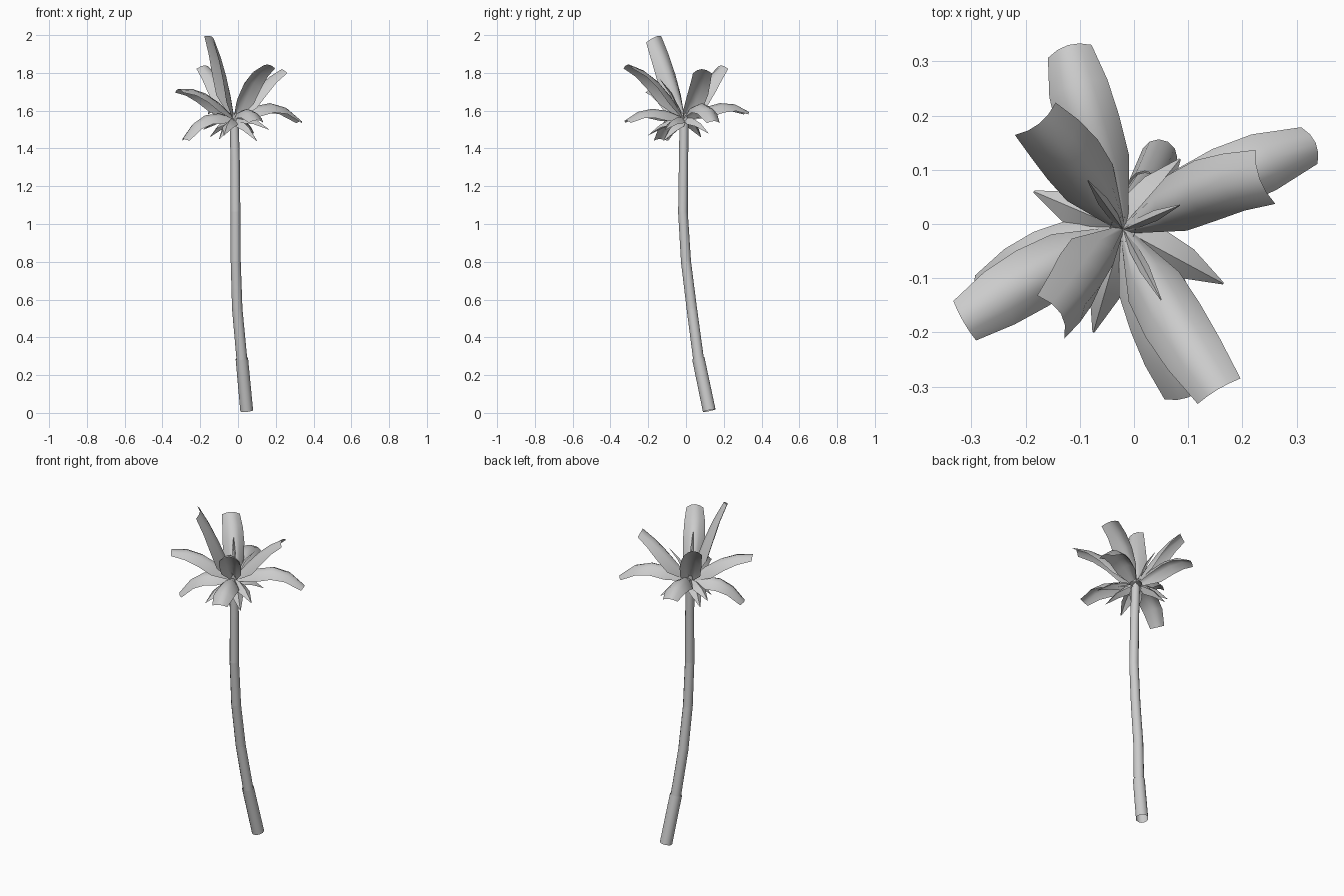
import bpy, bmesh, math
from mathutils import Vector

cube = bpy.data.objects.get("Cube")
if cube:
    bpy.data.objects.remove(cube)

grey = bpy.data.materials.new("plain grey")
grey.use_nodes = True
colour = (0.6, 0.6, 0.6, 1)
grey.diffuse_color = colour
grey.node_tree.nodes["Principled BSDF"].inputs["Base Color"].default_value = colour


def finish(name, bm, angle):
    mesh = bpy.data.meshes.new(name)
    bm.to_mesh(mesh)
    bm.free()
    mesh.materials.append(grey)
    ob = bpy.data.objects.new(name, mesh)
    bpy.context.collection.objects.link(ob)
    bpy.ops.object.select_all(action="DESELECT")
    ob.select_set(True)
    bpy.context.view_layer.objects.active = ob
    bpy.ops.object.shade_smooth_by_angle(angle=math.radians(angle))


def trunk_segment(name, low, high, r_low, r_high, sides=12):
    """Tapered open tube between two points."""
    bm = bmesh.new()
    axis = high - low
    bmesh.ops.create_cone(bm, cap_ends=False, segments=sides, radius1=r_low,
                          radius2=r_high, depth=axis.length)
    turn = Vector((0, 0, 1)).rotation_difference(axis).to_matrix()
    for v in bm.verts:
        v.co = turn @ v.co + (low + high) / 2
    finish(name, bm, 40)


def frond(name, root, mid, tip, widths, droop, across=4, side=None):
    """Arched sheet swept along the curve root - mid - tip, flatter at the tip."""
    bm = bmesh.new()
    control = 2 * mid - (root + tip) / 2
    side = (side or (tip - root).cross(Vector((0, 0, 1)))).normalized()
    rows = []
    for i, w in enumerate(widths):
        t = i / (len(widths) - 1)
        p = root * (1 - t) ** 2 + control * 2 * t * (1 - t) + tip * t * t
        tangent = ((control - root) * (1 - t) + (tip - control) * t).normalized()
        normal = side.cross(tangent).normalized()
        sag = w * droop * (1.9 - 1.2 * t)
        row = []
        for j in range(across + 1):
            u = 2 * j / across - 1
            row.append(bm.verts.new(p + side * w * u - normal * sag * u * u))
        rows.append(row)
    for a, b in zip(rows, rows[1:]):
        for j in range(across):
            bm.faces.new((a[j], a[j + 1], b[j + 1], b[j]))
    finish(name, bm, 60)


# Trunk: stacked segments, each a little wider than the foot of the next
joints = [Vector(p) for p in (
    (0.046, 0.123, 0.012), (0.021, 0.067, 0.28), (-0.004, 0.031, 0.55), (-0.012, 0, 0.8),
    (-0.013, -0.016, 1.06), (-0.015, -0.013, 1.33), (-0.021, -0.01, 1.58))]
for i, (low, high) in enumerate(zip(joints, joints[1:])):
    r = 0.034 if i == 0 else 0.0295 - 0.001 * i
    overlap = (high - low) * 0.03
    trunk_segment(f"trunk_segment_{i + 1}", low, high + overlap, r, r - 0.001)

# Large fronds: middle and tip of the ridge, half width at the tip
crown = Vector((-0.02, -0.01, 1.56))
large = [
    ((-0.083, 0.18, 1.64), (-0.122, 0.33, 1.595), 0.042),
    ((-0.09, 0.09, 1.73), (-0.175, 0.185, 1.84), 0.048),
    ((0.10, 0.05, 1.72), (0.232, 0.083, 1.82), 0.053),
    ((-0.065, -0.085, 1.79), (-0.135, -0.165, 1.99), 0.05),
    ((0.055, -0.15, 1.755), (0.155, -0.305, 1.845), 0.046),
    ((0.17, 0.085, 1.64), (0.335, 0.15, 1.545), 0.037),
    ((-0.17, -0.09, 1.69), (-0.315, -0.18, 1.715), 0.042),
    ((-0.175, -0.075, 1.575), (-0.29, -0.14, 1.45), 0.042),
    ((0.05, -0.18, 1.61), (0.1, -0.32, 1.55), 0.042),
]
twists = {3: Vector((-0.5, 0.8, 0.35))}
for i, (mid, tip, end) in enumerate(large):
    frond(f"large_frond_{i + 1}", crown, Vector(mid), Vector(tip),
          (0.012, 0.054, 0.059, 0.056, end), 0.65, side=twists.get(i))

# Small pointed fronds hanging under the crown
hanging = [(0.165, -0.11, 1.5), (-0.185, 0.06, 1.5), (-0.075, -0.2, 1.47), (0.1, -0.12, 1.44),
           (0.085, 0.12, 1.48), (-0.15, 0.08, 1.46), (-0.1, -0.1, 1.45)]
for i, p in enumerate(hanging):
    tip = Vector(p)
    mid = (crown + tip) / 2 + Vector((0, 0, 0.03))
    frond(f"hanging_frond_{i + 1}", crown, mid, tip, (0.012, 0.036, 0.03, 0.002), 0.6, 2)

# Slender young shoots rising from the middle
for i, p in enumerate([(0.05, -0.14, 1.77), (0.085, 0.035, 1.73), (-0.085, 0.08, 1.75)]):
    tip = Vector(p)
    mid = (crown + tip) / 2 + Vector((0, 0, 0.03))
    frond(f"young_shoot_{i + 1}", crown, mid, tip, (0.008, 0.01, 0.001), 0.8, 2)
